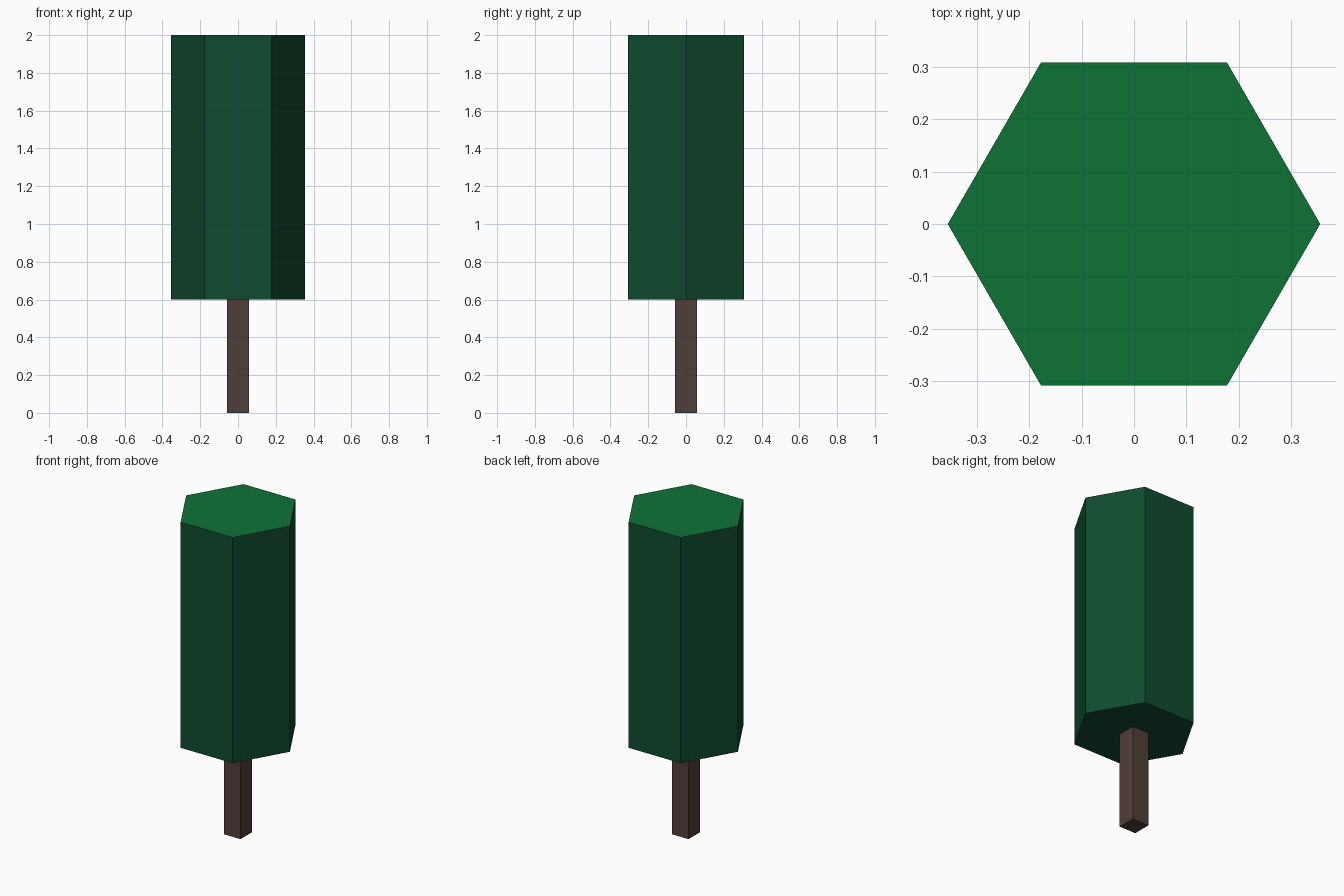
import bpy, math

if "Cube" in bpy.data.objects:
    bpy.data.objects.remove(bpy.data.objects["Cube"])

def material(name, rgb):
    m = bpy.data.materials.new(name)
    m.diffuse_color = (*rgb, 1)
    m.use_nodes = True
    m.node_tree.nodes["Principled BSDF"].inputs["Base Color"].default_value = m.diffuse_color
    return m

def prism(name, sides, radius, z0, z1, turn, mats):
    bpy.ops.mesh.primitive_cylinder_add(vertices=sides, radius=radius, depth=z1 - z0,
                                        location=(0, 0, (z0 + z1) / 2))
    ob = bpy.context.object
    ob.name = name
    ob.rotation_euler.z = turn
    bpy.ops.object.transform_apply(location=True, rotation=True, scale=True)
    for m in mats:
        ob.data.materials.append(m)
    return ob

bark = material("brown bark", (0.083, 0.049, 0.040))
dark_green = material("dark green", (0.0048, 0.0704, 0.0285))
bright_green = material("bright green", (0.0048, 0.170, 0.0373))

# Square trunk
prism("trunk", 4, 0.057 * math.sqrt(2), 0, 0.6, math.pi / 4, [bark])

# Hexagonal foliage with corners on the x axis and a brighter top
foliage = prism("foliage", 6, 0.356, 0.6, 2.0, math.pi / 6, [dark_green, bright_green])
for p in foliage.data.polygons:
    p.material_index = 1 if p.normal.z > 0.5 else 0
